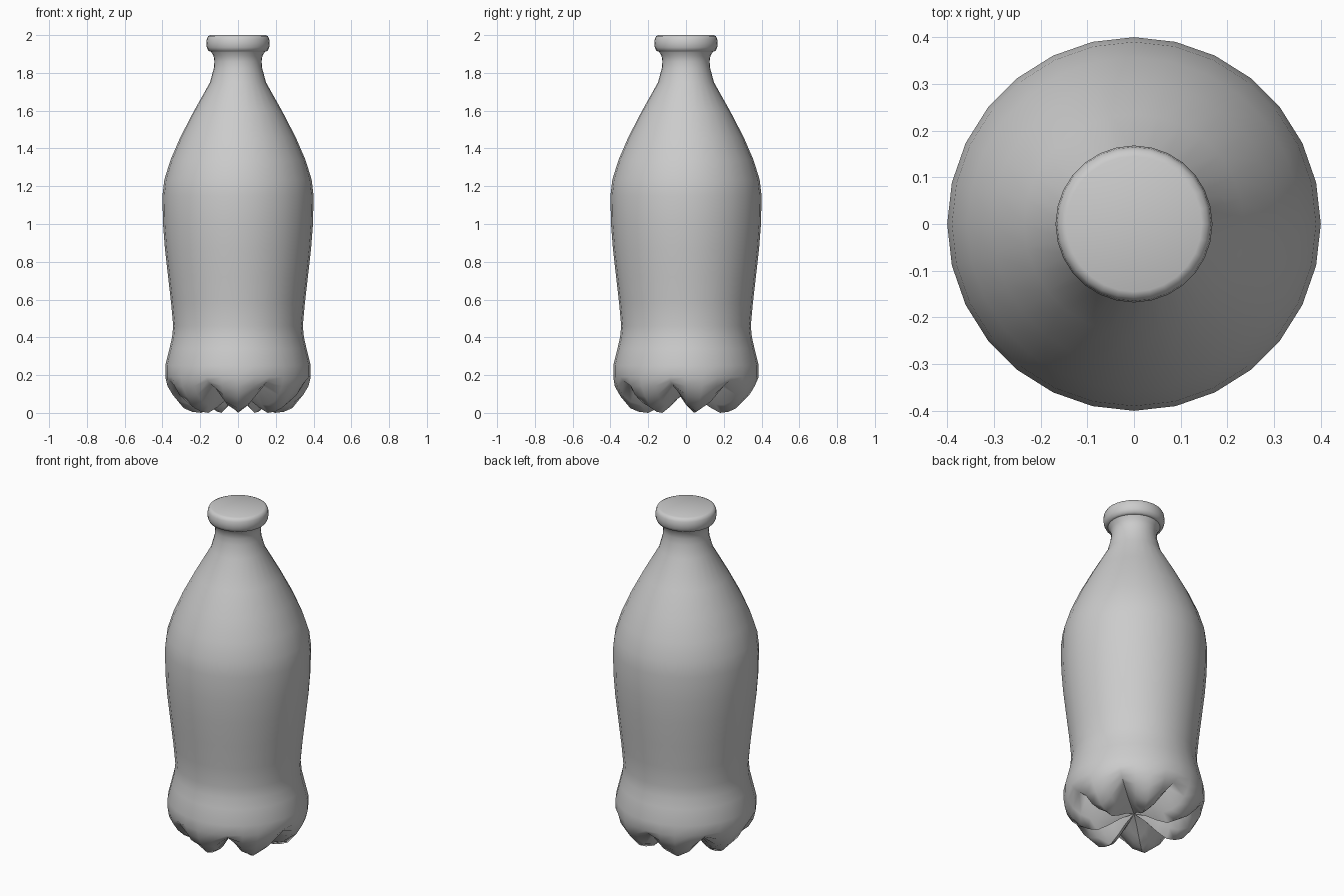
import bpy, bmesh, math

if "Cube" in bpy.data.objects:
    bpy.data.objects.remove(bpy.data.objects["Cube"])

SIDES = 28   # 7 feet, 4 columns each


def loft(name, ring_funcs, bottom_z=None, top_cap=True):
    """Skin rings; each ring is a function column -> (radius, height)."""
    bm = bmesh.new()
    rings = []
    for f in ring_funcs:
        ring = []
        for k in range(SIDES):
            a = -math.pi / 2 + 2 * math.pi * k / SIDES
            r, z = f(k)
            ring.append(bm.verts.new((r * math.cos(a), r * math.sin(a), z)))
        rings.append(ring)
    for lo, hi in zip(rings, rings[1:]):
        for k in range(SIDES):
            n = (k + 1) % SIDES
            bm.faces.new((lo[k], lo[n], hi[n], hi[k]))
    if bottom_z is None:
        bm.faces.new(rings[0][::-1])
    else:
        c = bm.verts.new((0, 0, bottom_z))
        for k in range(SIDES):
            bm.faces.new((c, rings[0][(k + 1) % SIDES], rings[0][k]))
    if top_cap:
        bm.faces.new(rings[-1])
    bmesh.ops.recalc_face_normals(bm, faces=bm.faces[:])
    mesh = bpy.data.meshes.new(name)
    bm.to_mesh(mesh)
    bm.free()
    ob = bpy.data.objects.new(name, mesh)
    bpy.context.collection.objects.link(ob)
    bpy.ops.object.select_all(action='DESELECT')
    ob.select_set(True)
    bpy.context.view_layer.objects.active = ob
    bpy.ops.object.shade_smooth_by_angle(angle=math.radians(65))
    return ob


def round_ring(r, z):
    return lambda k: (r, z)


def foot_ring(foot, mid, valley):
    return lambda k: (foot, mid, valley, mid)[k % 4]


# Lobed base, from the centre outwards: foot, flank and groove columns
base = [
    ((.07, .075), (.07, .09), (.07, .108)),
    ((.14, .030), (.14, .062), (.13, .113)),
    ((.20, .000), (.20, .045), (.19, .120)),
    ((.25, .006), (.25, .043), (.24, .130)),
    ((.295, .025), (.30, .058), (.29, .140)),
    ((.345, .085), (.345, .095), (.335, .153)),
    ((.377, .140), (.373, .142), (.368, .170)),
]

# Bottle wall, from the base up to the neck
wall = [(.385, .19), (.385, .25), (.363, .34), (.349, .40), (.343, .46),
        (.354, .58), (.370, .72), (.387, .87), (.397, 1.0), (.40, 1.15),
        (.390, 1.235), (.357, 1.34), (.305, 1.46), (.235, 1.595),
        (.148, 1.75), (.128, 1.825), (.125, 1.86), (.129, 1.89),
        (.145, 1.915)]
loft("bottle_body", [foot_ring(*b) for b in base] +
     [round_ring(*p) for p in wall], bottom_z=.105)

# Rounded cap
cap = [(.145, 1.912), (.157, 1.918), (.165, 1.935), (.168, 1.957),
       (.165, 1.98), (.158, 1.994), (.145, 2.0)]
loft("bottle_cap", [round_ring(*p) for p in cap])
